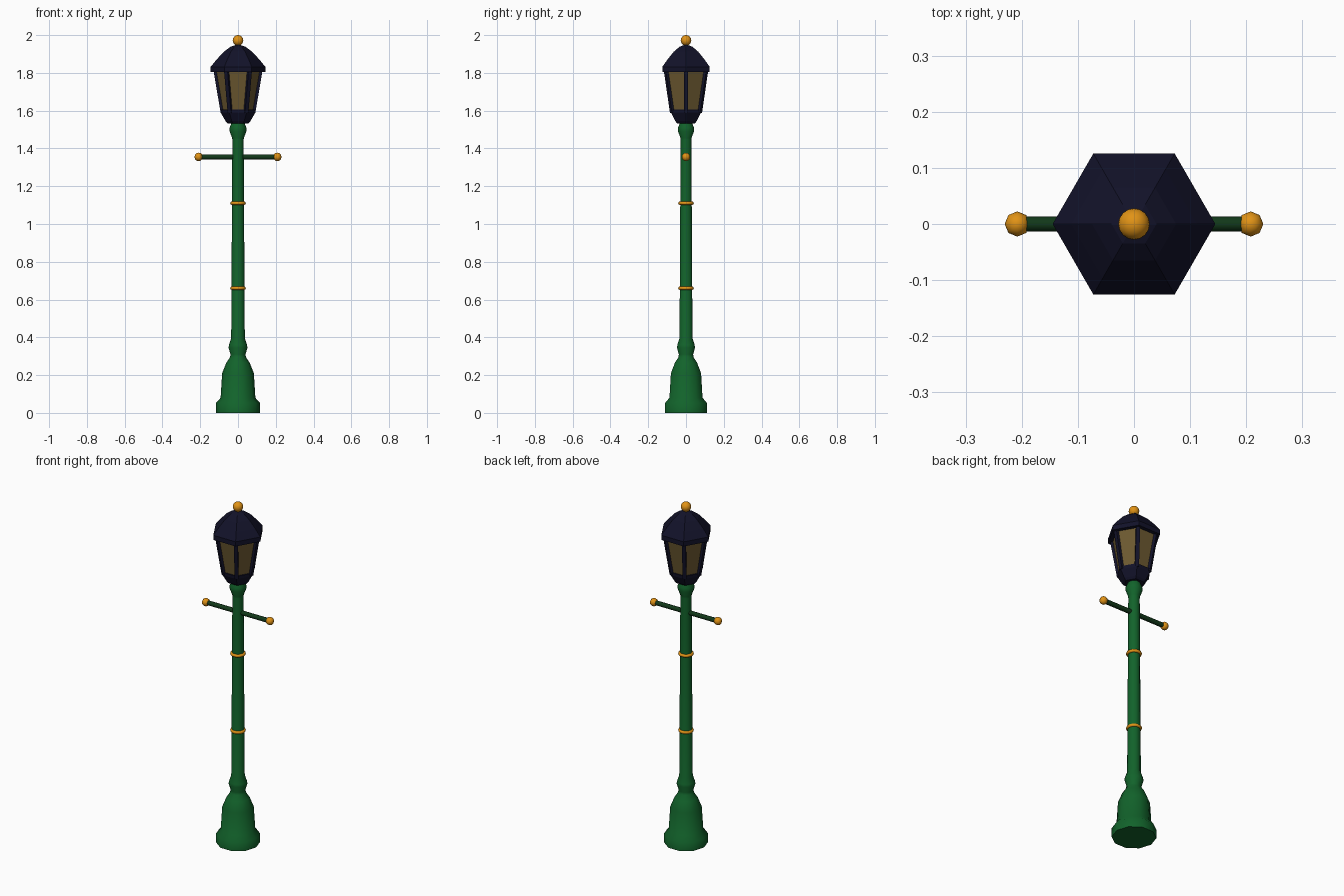
import bpy, bmesh, math
from mathutils import Vector

if "Cube" in bpy.data.objects:
    bpy.data.objects.remove(bpy.data.objects["Cube"])


def material(name, rgb):
    m = bpy.data.materials.new(name)
    m.diffuse_color = (*rgb, 1)
    m.use_nodes = True
    m.node_tree.nodes["Principled BSDF"].inputs["Base Color"].default_value = m.diffuse_color
    return m


GREEN = material("green paint", (0.006, 0.125, 0.024))
DARK_GREEN = material("dark green paint", (0.006, 0.04, 0.010))
NAVY = material("navy metal", (0.006, 0.006, 0.022))
GOLD = material("gold", (0.75, 0.29, 0.008))
GLASS = material("amber glass", (0.15, 0.10, 0.03))


def finish(ob, name, mat, angle=None):
    ob.name = name
    ob.data.materials.append(mat)
    if angle:
        bpy.ops.object.select_all(action='DESELECT')
        ob.select_set(True)
        bpy.context.view_layer.objects.active = ob
        bpy.ops.object.shade_smooth_by_angle(angle=math.radians(angle))
    return ob


def lathe(name, profile, sides, mat, angle=None):
    """Stack polygon rings of (radius, height), capped at both ends."""
    bm = bmesh.new()
    rings = [[bm.verts.new((r * math.cos(math.tau * i / sides),
                            r * math.sin(math.tau * i / sides), z))
              for i in range(sides)] for r, z in profile]
    for a, b in zip(rings, rings[1:]):
        for i in range(sides):
            j = (i + 1) % sides
            bm.faces.new((a[i], a[j], b[j], b[i]))
    bm.faces.new(rings[0][::-1])
    bm.faces.new(rings[-1])
    me = bpy.data.meshes.new(name)
    bm.to_mesh(me)
    bm.free()
    ob = bpy.data.objects.new(name, me)
    bpy.context.collection.objects.link(ob)
    return finish(ob, name, mat, angle)


def ball(name, pos, radius, segments, rings):
    bpy.ops.mesh.primitive_uv_sphere_add(segments=segments, ring_count=rings,
                                         radius=radius, location=pos)
    return finish(bpy.context.object, name, GOLD, 60)


# Post with flared foot, neck bead and collar under the lantern
lathe("post", [(0.117, 0), (0.117, 0.052), (0.092, 0.08), (0.084, 0.21),
               (0.062, 0.265), (0.042, 0.295), (0.040, 0.31), (0.050, 0.345),
               (0.048, 0.36), (0.036, 0.395), (0.030, 1.445), (0.031, 1.455),
               (0.044, 1.49), (0.044, 1.51), (0.033, 1.54)], 10, GREEN, 50)

# Gold bands on the post
for z, name in ((0.66, "lower_band"), (1.11, "upper_band")):
    bpy.ops.mesh.primitive_torus_add(location=(0, 0, z), major_radius=0.033,
                                     minor_radius=0.009, major_segments=20,
                                     minor_segments=8)
    finish(bpy.context.object, name, GOLD, 60)

# Ladder bar with ball ends
bpy.ops.mesh.primitive_cylinder_add(vertices=8, radius=0.0135, depth=0.41,
                                    location=(0, 0, 1.355),
                                    rotation=(0, math.pi / 2, 0))
finish(bpy.context.object, "ladder_bar", DARK_GREEN, 50)
for side, name in ((-1, "left_bar_ball"), (1, "right_bar_ball")):
    ball(name, (side * 0.208, 0, 1.355), 0.0225, 8, 6)

# Lantern cup, glass body and roof
lathe("lantern_cup", [(0.055, 1.533), (0.066, 1.545), (0.090, 1.587),
                      (0.093, 1.605)], 6, NAVY)
lathe("lantern_glass", [(0.085, 1.60), (0.121, 1.815)], 6, GLASS)
lathe("lantern_roof", [(0.145, 1.805), (0.145, 1.832), (0.112, 1.872),
                       (0.075, 1.912), (0.040, 1.938), (0.012, 1.948)], 6, NAVY)

# Corner bars of the lantern, sloping outward
for i in range(6):
    a = math.tau * i / 6
    d = Vector((math.cos(a), math.sin(a), 0))
    low, high = d * 0.083 + Vector((0, 0, 1.59)), d * 0.122 + Vector((0, 0, 1.82))
    axis = high - low
    side = Vector((-d.y, d.x, 0))
    out = side.cross(axis).normalized()
    bm = bmesh.new()
    ends = [[bm.verts.new(p + side * (s * 0.0105) + out * (o * 0.009))
             for s, o in ((-1, -1), (1, -1), (1, 1), (-1, 1))] for p in (low, high)]
    bm.faces.new(ends[0])
    bm.faces.new(ends[1])
    for k in range(4):
        n = (k + 1) % 4
        bm.faces.new((ends[0][k], ends[0][n], ends[1][n], ends[1][k]))
    bmesh.ops.recalc_face_normals(bm, faces=bm.faces)
    me = bpy.data.meshes.new("lantern_bar")
    bm.to_mesh(me)
    bm.free()
    ob = bpy.data.objects.new("lantern_bar", me)
    bpy.context.collection.objects.link(ob)
    finish(ob, f"lantern_bar_{i + 1}", NAVY)

# Finial ball
ball("finial", (0, 0, 1.972), 0.028, 16, 12)
